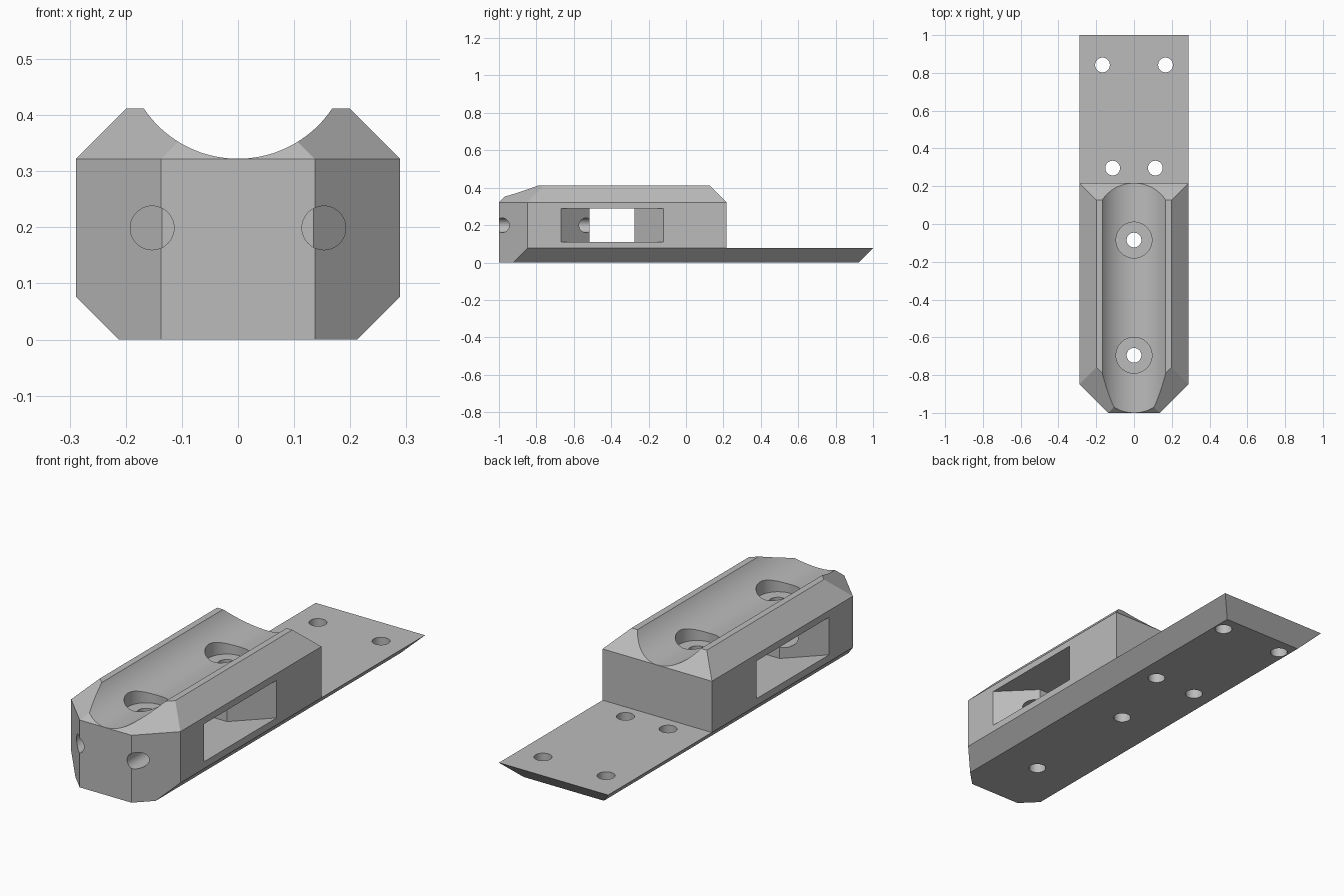
import bpy, bmesh, math
from mathutils import Matrix, Vector

cube = bpy.data.objects.get("Cube")
if cube:
    bpy.data.objects.remove(cube, do_unlink=True)

grey = bpy.data.materials.new("plain_grey")
grey.use_nodes = True
colour = (0.5, 0.5, 0.5, 1.0)
grey.diffuse_color = colour
grey.node_tree.nodes["Principled BSDF"].inputs["Base Color"].default_value = colour


def make_object(name, bm):
    bmesh.ops.recalc_face_normals(bm, faces=bm.faces)
    mesh = bpy.data.meshes.new(name)
    bm.to_mesh(mesh)
    bm.free()
    mesh.materials.append(grey)
    obj = bpy.data.objects.new(name, mesh)
    bpy.context.collection.objects.link(obj)
    return obj


def loft(name, rings):
    """Skin a stack of equal-length point rings and cap both ends."""
    bm = bmesh.new()
    loops = [[bm.verts.new(p) for p in ring] for ring in rings]
    n = len(loops[0])
    for a, b in zip(loops, loops[1:]):
        for i in range(n):
            j = (i + 1) % n
            bm.faces.new((a[i], a[j], b[j], b[i]))
    bm.faces.new(loops[0])
    bm.faces.new(loops[-1])
    return make_object(name, bm)


def cylinder(name, start, end, radius, segments=48):
    start, end = Vector(start), Vector(end)
    axis = end - start
    turn = axis.to_track_quat('Z', 'Y').to_matrix().to_4x4()
    bm = bmesh.new()
    bmesh.ops.create_cone(bm, cap_ends=True, segments=segments, radius1=radius,
                          radius2=radius, depth=axis.length,
                          matrix=Matrix.Translation((start + end) / 2) @ turn)
    return make_object(name, bm)


def cut(target, cutter):
    bpy.context.view_layer.objects.active = target
    mod = target.modifiers.new("cut", 'BOOLEAN')
    mod.operation = 'DIFFERENCE'
    mod.solver = 'EXACT'
    mod.object = cutter
    bpy.ops.object.modifier_apply(modifier=mod.name)
    bpy.data.objects.remove(cutter, do_unlink=True)


def outline(z, side, back, shoulder, nose, front):
    """Symmetric plan outline with clipped front corners."""
    half = [(side, back), (side, shoulder), (nose, front)]
    return ([(x, y, z) for x, y in half]
            + [(-x, y, z) for x, y in reversed(half)])


# Main block: dovetail foot, straight sides, chamfered top
body = loft("mounting_block", [
    outline(0.0, 0.212, 0.923, -0.925, 0.137, -1.0),
    outline(0.077, 0.289, 1.0, -0.848, 0.137, -1.0),
    outline(0.322, 0.289, 1.0, -0.848, 0.137, -1.0),
    outline(0.412, 0.199, 1.0, -0.758, 0.047, -0.91),
])

# Clear the space above the rear plate, with the rear top chamfer
step = [(0.217, 0.077), (1.2, 0.077), (1.2, 0.51), (0.029, 0.51), (0.217, 0.322)]
cut(body, loft("rear_cutter", [[(x, y, z) for y, z in step] for x in (-0.4, 0.4)]))

# Round cradle along the top
cut(body, cylinder("cradle_cutter", (0, -1.2, 0.5243), (0, 0.5, 0.5243), 0.202, 128))

# Side window, flared outwards on both sides
right_half = [(0.335, -0.715), (0.335, -0.075), (0.135, -0.275)]
window = right_half + [(-x, y) for x, y in reversed(right_half)]
window = right_half + [(-0.135, -0.275), (-0.335, -0.075),
                       (-0.335, -0.715), (-0.135, -0.515), (0.135, -0.515)]
cut(body, loft("window_cutter", [[(x, y, z) for x, y in window] for z in (0.11, 0.29)]))

# Counterbored screw holes in the cradle
for y in (-0.085, -0.695):
    cut(body, cylinder("head_cutter", (0, y, 0.28), (0, y, 0.6), 0.095, 64))
    cut(body, cylinder("screw_cutter", (0, y, -0.1), (0, y, 0.6), 0.039))

for side in (-1, 1):
    # Screw holes in the rear plate
    for x, y in ((0.167, 0.842), (0.113, 0.296)):
        cut(body, cylinder("plate_cutter", (side * x, y, -0.1), (side * x, y, 0.2), 0.039))
    # Holes from the clipped front corners into the window
    x = side * 0.153
    cut(body, cylinder("front_cutter", (x, -1.1, 0.199), (x, -0.4, 0.199), 0.039))

# Smooth the round surfaces and keep the flat ones crisp
bpy.ops.object.select_all(action='DESELECT')
body.select_set(True)
bpy.context.view_layer.objects.active = body
bpy.ops.object.shade_smooth_by_angle(angle=math.radians(20))
